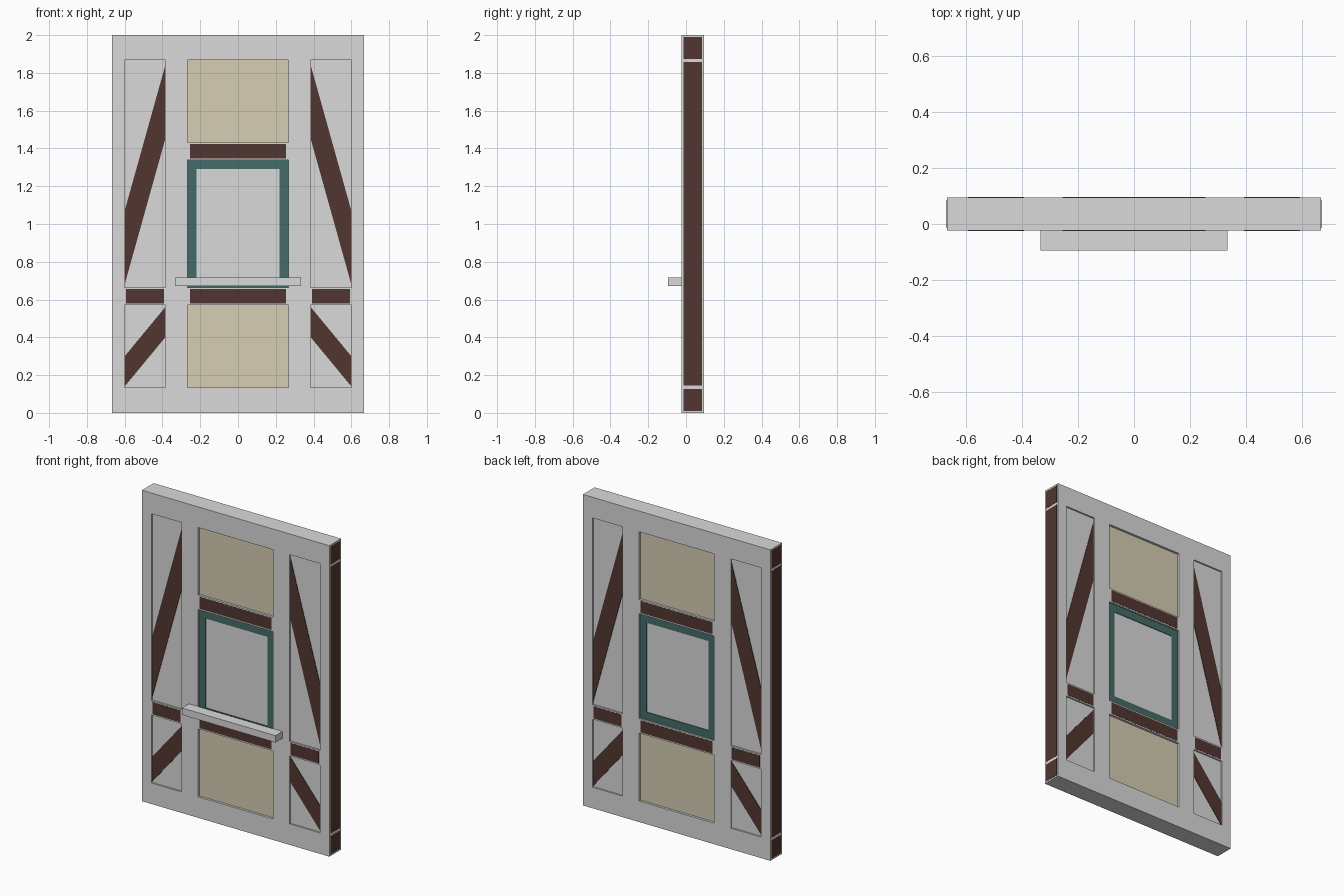
import bpy

if "Cube" in bpy.data.objects:
    bpy.data.objects.remove(bpy.data.objects["Cube"])

YF, YB = -0.024, 0.095           # front and back of the wall
YC = (YF + YB) / 2


def material(name, rgb):
    m = bpy.data.materials.new(name)
    m.diffuse_color = (*rgb, 1)
    m.use_nodes = True
    m.node_tree.nodes["Principled BSDF"].inputs["Base Color"].default_value = m.diffuse_color
    return m


GREY = material("pale_grey", (0.70, 0.70, 0.70))
CREAM = material("cream_plaster", (0.672, 0.610, 0.451))
BROWN = material("dark_brown_timber", (0.084, 0.037, 0.030))
TEAL = material("teal_paint", (0.060, 0.150, 0.138))


def prism(name, outline, y0, y1, mat):
    """Extrude an (x, z) outline from y0 to y1."""
    n = len(outline)
    area = sum(outline[i][0] * outline[(i + 1) % n][1] - outline[(i + 1) % n][0] * outline[i][1]
               for i in range(n))
    if area < 0:
        outline = outline[::-1]
    verts = [(x, y0, z) for x, z in outline] + [(x, y1, z) for x, z in outline]
    faces = [tuple(range(n)), tuple(reversed(range(n, 2 * n)))]
    faces += [(i, i + n, (i + 1) % n + n, (i + 1) % n) for i in range(n)]
    me = bpy.data.meshes.new(name)
    me.from_pydata(verts, [], faces)
    me.materials.append(mat)
    ob = bpy.data.objects.new(name, me)
    bpy.context.collection.objects.link(ob)
    return ob


def box(name, x0, x1, z0, z1, y0, y1, mat):
    return prism(name, [(x0, z0), (x1, z0), (x1, z1), (x0, z1)], y0, y1, mat)


def slab(name, x0, x1, z0, z1, inset, mat):
    """Box through the wall, set back by inset on front and back."""
    return box(name, x0, x1, z0, z1, YF + inset, YB - inset, mat)


XO, XP, XI, XW = 0.667, 0.60, 0.385, 0.267   # wall edge, outer post, inner post
ZB, ZT = 0.135, 1.867                        # bottom and top rail edges
Z1, Z2, Z3, Z4 = 0.572, 0.665, 1.34, 1.432   # middle rail, lintel rail

# Full width rails
slab("bottom_rail", -XO, XO, 0, ZB, 0, GREY)
slab("top_rail", -XO, XO, ZT, 2, 0, GREY)

# Centre bay: rails with brown faces, cream infill
for name, z0, z1 in (("middle_rail", Z1, Z2), ("lintel_rail", Z3, Z4)):
    slab(name, -XW, XW, z0, z1, 0, GREY)
    slab(name + "_face", -0.255, 0.255, z0 + 0.008, z1 - 0.008, -0.001, BROWN)
slab("lower_infill", -XW, XW, ZB, Z1, 0.015, CREAM)
slab("upper_infill", -XW, XW, Z4, ZT, 0.015, CREAM)

# Window: pane, painted frame, sill
slab("window_pane", -0.22, 0.22, 0.715, 1.29, 0.014, GREY)
slab("window_frame_top", -XW, XW, 1.29, Z3, 0.010, TEAL)
slab("window_frame_bottom", -XW, XW, Z2, 0.715, 0.010, TEAL)
for s, side in ((-1, "left"), (1, "right")):
    a, b = sorted((s * 0.22, s * XW))
    slab("window_frame_" + side, a, b, 0.715, 1.29, 0.010, TEAL)
box("window_sill", -0.333, 0.333, 0.672, 0.716, -0.095, YF, GREY)

# Side bays
for s, side in ((-1, "left"), (1, "right")):
    def span(a, b):
        return sorted((s * a, s * b))
    slab(side + "_outer_post", *span(XP, XO), ZB, ZT, 0, GREY)
    slab(side + "_inner_post", *span(XW, XI), ZB, ZT, 0, GREY)
    slab(side + "_rail", *span(XI, XP), Z1, Z2, 0, GREY)
    slab(side + "_rail_face", *span(0.392, 0.592), Z1 + 0.008, Z2 - 0.008, -0.001, BROWN)
    slab(side + "_lower_panel", *span(XI, XP), ZB, Z1, 0.010, GREY)
    slab(side + "_upper_panel", *span(XI, XP), Z2, ZT, 0.010, GREY)
    # Diagonal braces, high at the inner post
    for name, lo, hi, h0, h1 in (("_lower_brace", 0.14, 0.40, 0.16, 0.16),
                                 ("_upper_brace", 0.68, 1.45, 0.39, 0.39)):
        prism(side + name, [(s * XP, lo), (s * XI, hi), (s * XI, hi + h1), (s * XP, lo + h0)],
              YF + 0.007, YB - 0.007, BROWN)
    # Brown end faces on the wall edge
    for i, (z0, z1) in enumerate(((0.01, 0.126), (0.144, 1.858), (1.874, 1.99))):
        box(f"{side}_end_face_{i}", *span(XO - 0.004, XO + 0.001), z0, z1,
            YF + 0.01, YB - 0.01, BROWN)
